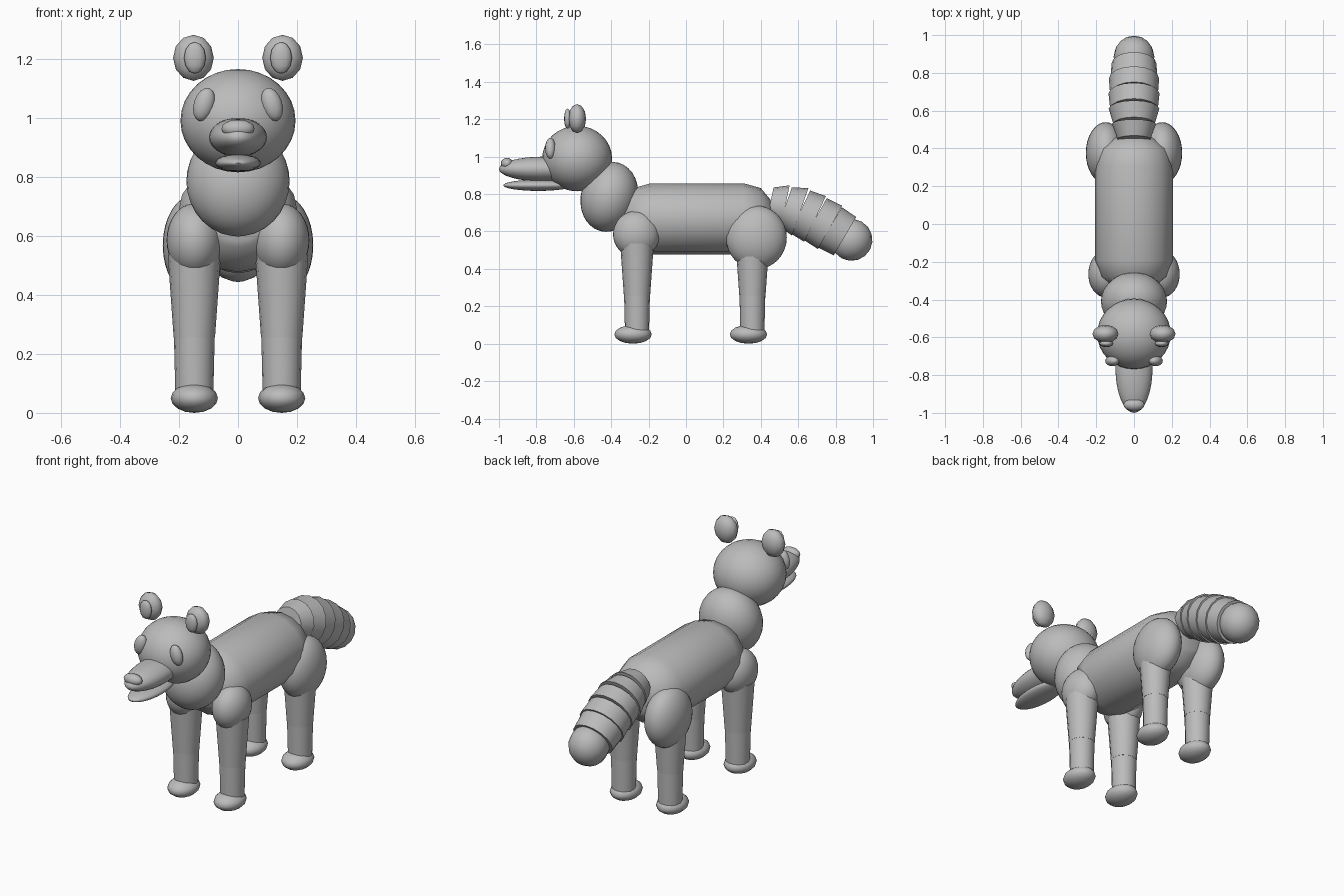
import bpy, bmesh, math
from mathutils import Vector, Matrix

if "Cube" in bpy.data.objects:
    bpy.data.objects.remove(bpy.data.objects["Cube"], do_unlink=True)

grey = bpy.data.materials.new("plain_grey")
grey.use_nodes = True
GREY = (0.5, 0.5, 0.5, 1)
grey.diffuse_color = GREY
grey.node_tree.nodes["Principled BSDF"].inputs["Base Color"].default_value = GREY


def finish(name, bm, angle=40):
    mesh = bpy.data.meshes.new(name)
    bmesh.ops.recalc_face_normals(bm, faces=bm.faces)
    bm.to_mesh(mesh)
    bm.free()
    mesh.materials.append(grey)
    obj = bpy.data.objects.new(name, mesh)
    bpy.context.collection.objects.link(obj)
    bpy.ops.object.select_all(action="DESELECT")
    obj.select_set(True)
    bpy.context.view_layer.objects.active = obj
    bpy.ops.object.shade_smooth_by_angle(angle=math.radians(angle))
    return obj


def blob(name, center, radii, tilt=0, axis="X", sides=32):
    """Ellipsoid, tilted about one axis."""
    bm = bmesh.new()
    bmesh.ops.create_uvsphere(bm, u_segments=sides, v_segments=sides // 2, radius=1)
    bm.transform(Matrix.Translation(center) @ Matrix.Rotation(tilt, 4, axis)
                 @ Matrix.Diagonal((*radii, 1)))
    return finish(name, bm, 60)


def turned(name, profile, base, direction, stretch=1, sides=16):
    """Closed solid of (height, radius) rings along a direction."""
    bm = bmesh.new()
    rings = []
    for h, r in profile:
        ring = []
        for i in range(sides):
            a = math.tau * i / sides
            ring.append(bm.verts.new((r * math.cos(a) * stretch, r * math.sin(a), h)))
        rings.append(ring)
    for low, high in zip(rings, rings[1:]):
        for i in range(sides):
            j = (i + 1) % sides
            bm.faces.new((low[i], low[j], high[j], high[i]))
    bm.faces.new(rings[0])
    bm.faces.new(rings[-1])
    d = Vector(direction).normalized()
    side = Vector((1, 0, 0))
    if abs(d.x) > 0.9:
        side = Vector((0, 1, 0))
    up = d.cross(side).normalized()
    turn = Matrix((side, up, d)).transposed().to_4x4()
    bm.transform(Matrix.Translation(base) @ turn)
    return finish(name, bm)


# Body: barrel with rounded ends
half = [(0.25, 0.19), (0.34, 0.165), (0.39, 0.105), (0.4, 0.085)]
barrel = [(-h, r) for h, r in reversed(half)] + half
turned("body", barrel, (0, 0.06, 0.667), (0, 1, 0), stretch=1.08)

# Neck, head and muzzle
blob("neck", (0, -0.41, 0.785), (0.175, 0.152, 0.189), tilt=-0.26)
blob("head", (0, -0.582, 0.99), (0.195, 0.187, 0.175))
blob("snout", (0, -0.765, 0.934), (0.098, 0.235, 0.066))
blob("lower_jaw", (0, -0.79, 0.847), (0.077, 0.187, 0.03))
blob("nose", (0, -0.957, 0.963), (0.056, 0.033, 0.031), sides=16)

for side, word in ((1, "left"), (-1, "right")):
    # Ears and eyes
    blob(f"{word}_ear", (side * 0.151, -0.582, 1.203), (0.069, 0.048, 0.078), sides=12)
    blob(f"{word}_inner_ear", (side * 0.146, -0.633, 1.203), (0.037, 0.019, 0.054), sides=12)
    blob(f"{word}_eye", (side * 0.115, -0.725, 1.045), (0.035, 0.028, 0.058),
         tilt=-side * 0.3, axis="Y", sides=16)

    # Shoulder and thigh
    blob(f"{word}_shoulder", (side * 0.147, -0.265, 0.585), (0.095, 0.125, 0.125))
    blob(f"{word}_thigh", (side * 0.15, 0.376, 0.568), (0.105, 0.163, 0.17))

    # Legs and paws
    for y, end in ((-0.262, "front"), (0.355, "rear")):
        x = side * 0.148
        turned(f"{word}_{end}_upper_leg", [(0, 0.07), (0.28, 0.09)], (x, y, 0.255), (0, 0, 1))
        turned(f"{word}_{end}_lower_leg", [(0, 0.064), (0.205, 0.069)], (x, y, 0.05), (0, 0, 1))
        blob(f"{word}_{end}_paw", (x, y - 0.021, 0.05), (0.08, 0.1, 0.05), sides=16)

# Tail: stacked bands along a drooping path, rounded tip
path = [(0.45, 0.75, 0.09), (0.53, 0.733, 0.113), (0.61, 0.705, 0.13),
        (0.69, 0.667, 0.131), (0.77, 0.622, 0.129), (0.85, 0.575, 0.115)]
for n, ((y0, z0, r0), (y1, z1, r1)) in enumerate(zip(path, path[1:])):
    step = Vector((0, y1 - y0, z1 - z0))
    turned(f"tail_band_{n + 1}", [(0, r0 * 0.97), (step.length, r1 * 1.03)],
           (0, y0, z0), step)
blob("tail_tip", (0, 0.885, 0.555), (0.108, 0.112, 0.112), tilt=-0.5, sides=16)
